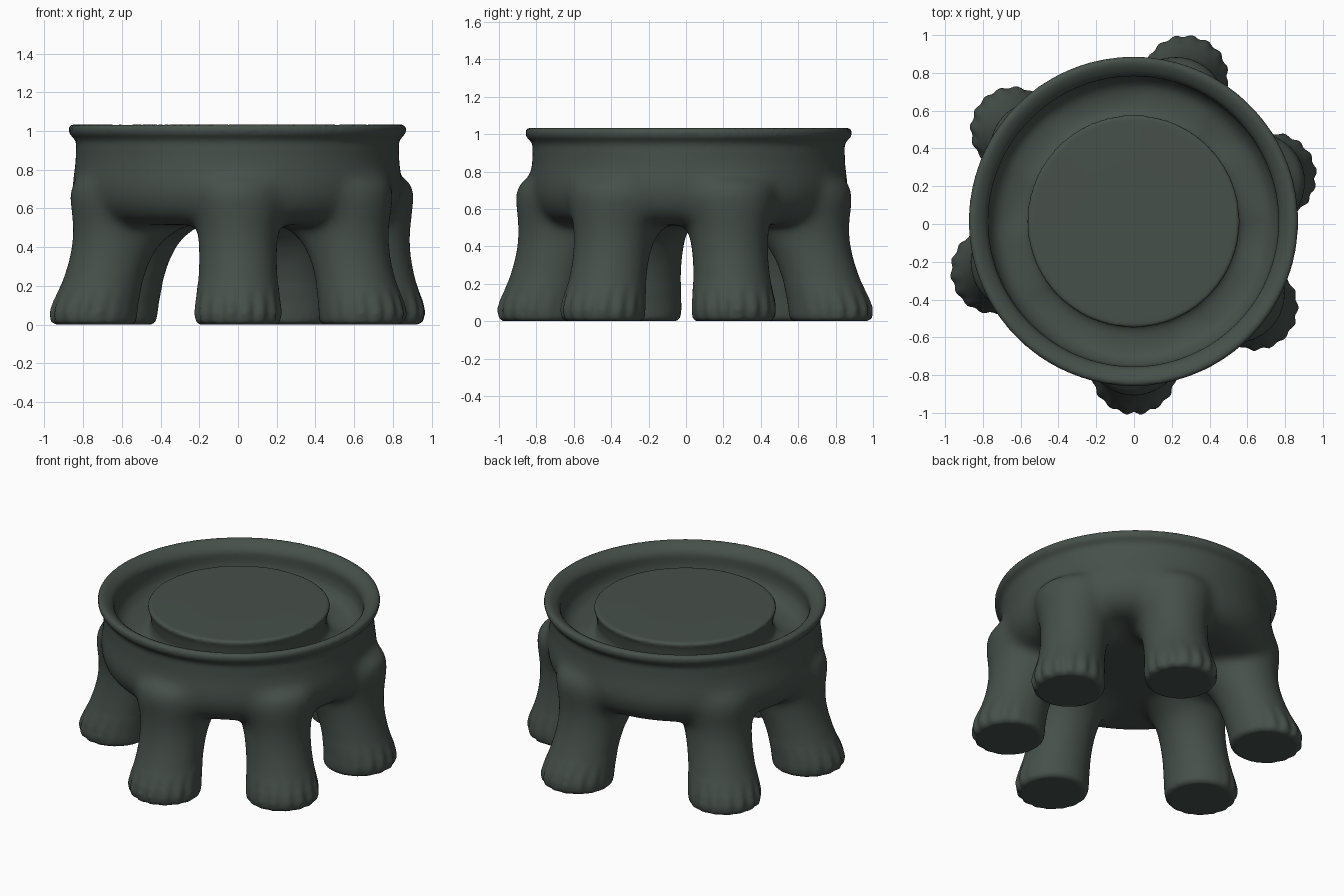
import bpy, bmesh, math
from mathutils import Vector

cube = bpy.data.objects.get("Cube")
if cube:
    bpy.data.objects.remove(cube)

mat = bpy.data.materials.new("dark green clay")
mat.use_nodes = True
colour = (0.062, 0.08, 0.07, 1)
mat.diffuse_color = colour
bsdf = mat.node_tree.nodes["Principled BSDF"]
bsdf.inputs["Base Color"].default_value = colour
bsdf.inputs["Roughness"].default_value = 0.7


def loft(bm, rings):
    """Skin a list of point rings into a closed solid."""
    loops = [[bm.verts.new(p) for p in ring] for ring in rings]
    n = len(loops[0])
    for a, b in zip(loops, loops[1:]):
        for i in range(n):
            j = (i + 1) % n
            bm.faces.new((a[i], a[j], b[j], b[i]))
    bm.faces.new(loops[0][::-1])
    bm.faces.new(loops[-1])


def ring(centre, radius, z, n=128, out=Vector((1, 0, 0)), flute=0.0, heel=0.0):
    """Ring facing 'out', scalloped on its outer half, stretched on its inner half."""
    side = Vector((-out.y, out.x, 0))
    pts = []
    for i in range(n):
        t = math.tau * i / n
        c = math.cos(t)
        r = radius + flute * (abs(math.sin(8 * t)) - 0.5) * min(1, max(0, c + 0.5))
        along = r * c * (1 + heel if c < 0 else 1)
        pts.append(centre + out * along + side * r * math.sin(t) + Vector((0, 0, z)))
    return pts


bm = bmesh.new()

# Bowl: underside, swollen wall, rolled rim, moat and raised centre disc
bowl = [(0.3, 0.515), (0.7, 0.515), (0.77, 0.54), (0.82, 0.59), (0.845, 0.65),
        (0.855, 0.71), (0.845, 0.78), (0.836, 0.84), (0.834, 0.94),
        (0.845, 0.965), (0.868, 0.983), (0.873, 1.01), (0.866, 1.034),
        (0.845, 1.036), (0.815, 1.022), (0.785, 1.0), (0.768, 0.97),
        (0.77, 0.9), (0.755, 0.83), (0.7, 0.785), (0.62, 0.772),
        (0.55, 0.775), (0.538, 0.85), (0.552, 0.94), (0.564, 0.965),
        (0.556, 0.982), (0.3, 0.986)]
offset = Vector((-0.003, 0.014, 0))
loft(bm, [ring(offset, r, z) for r, z in bowl])

# Six splayed legs: height, inward shift, radius, foot scallops, inner flare
sections = [(0.0, 0.0, 0.2, 0.006, 0), (0.015, 0.0, 0.218, 0.015, 0),
            (0.06, 0.0, 0.223, 0.024, 0), (0.11, 0.008, 0.22, 0.016, 0),
            (0.2, 0.035, 0.21, 0, 0), (0.33, 0.07, 0.203, 0, 0.08),
            (0.43, 0.09, 0.205, 0, 0.3), (0.51, 0.1, 0.213, 0, 0.8),
            (0.57, 0.115, 0.235, 0, 1.0), (0.67, 0.14, 0.27, 0, 0),
            (0.74, 0.155, 0.265, 0, 0), (0.79, 0.19, 0.19, 0, 0)]
# angle, reach of the foot, reach of the knee
legs = [(19, 0.775, 0.82), (70.5, 0.82, 0.8), (142, 0.815, 0.775),
        (198.5, 0.785, 0.775), (270, 0.78, 0.785), (325.5, 0.775, 0.79)]
for angle, foot, knee in legs:
    a = math.radians(angle)
    out = Vector((math.cos(a), math.sin(a), 0))
    rings = []
    for z, shift, radius, flute, heel in sections:
        k = min(z / 0.5, 1)
        reach = foot * (1 - k) + knee * k - shift
        rings.append(ring(out * reach, radius, z, 96, out, flute, heel))
    loft(bm, rings)

bmesh.ops.recalc_face_normals(bm, faces=bm.faces)
mesh = bpy.data.meshes.new("six_legged_bowl")
bm.to_mesh(mesh)
bm.free()
pot = bpy.data.objects.new("six_legged_bowl", mesh)
bpy.context.collection.objects.link(pot)

# Fuse the bowl and legs into one skin
remesh = pot.modifiers.new("fuse", 'REMESH')
remesh.mode = 'VOXEL'
remesh.voxel_size = 0.014
graph = bpy.context.evaluated_depsgraph_get()
fused = bpy.data.meshes.new_from_object(pot.evaluated_get(graph))
pot.modifiers.clear()

# Soften the joints, keeping the rim, the disc edge and the feet crisp
bm = bmesh.new()
bm.from_mesh(fused)
joints = [v for v in bm.verts if 0.2 < v.co.z < 0.86]
for verts, steps in ((joints, 40), (bm.verts[:], 2)):
    for step in range(steps):
        bmesh.ops.smooth_vert(bm, verts=verts, factor=0.5,
                              use_axis_x=True, use_axis_y=True, use_axis_z=True)
for f in bm.faces:
    f.smooth = True
bm.to_mesh(fused)
bm.free()
pot.data = fused
pot.data.materials.clear()
pot.data.materials.append(mat)
